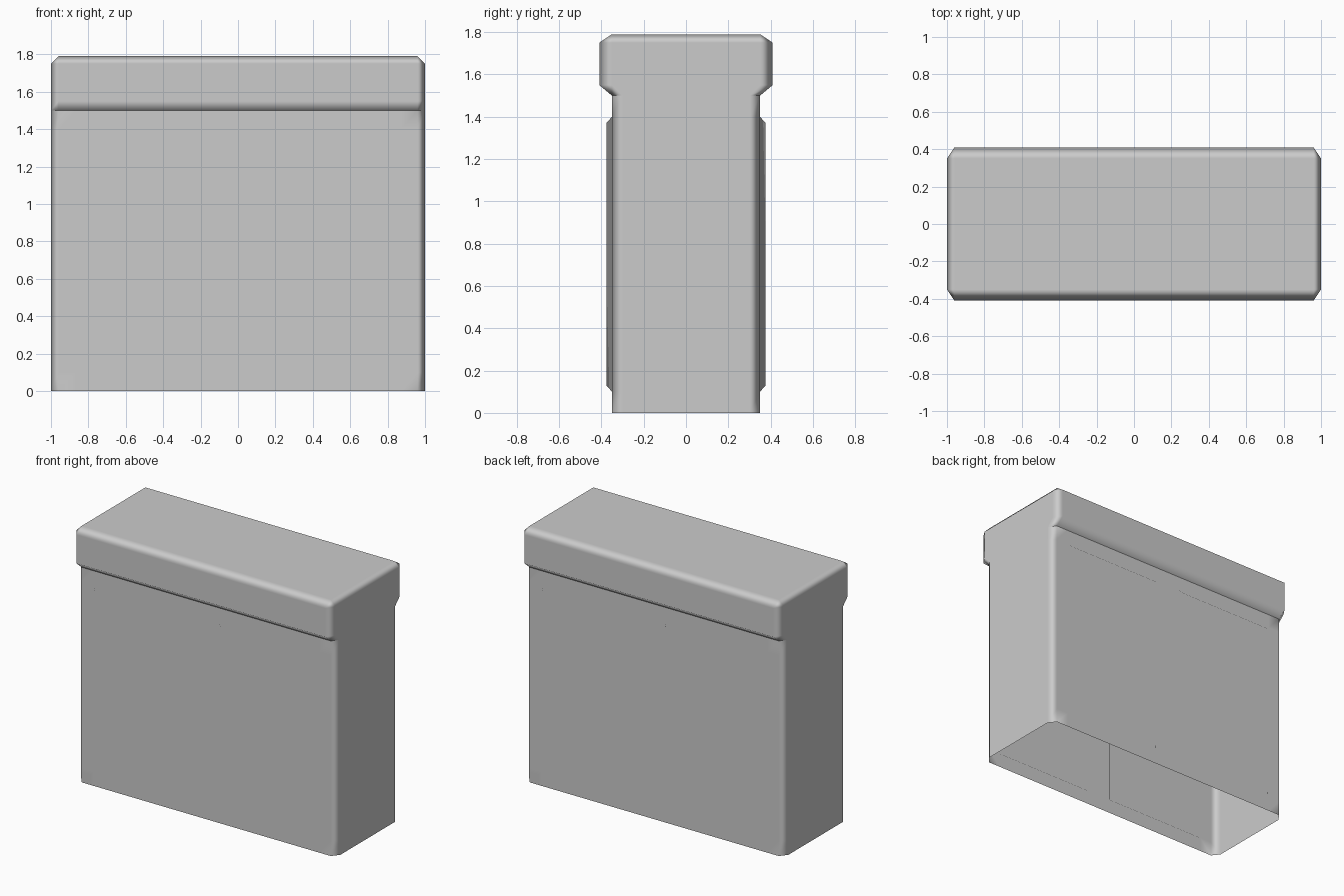
import bpy, bmesh

cube = bpy.data.objects.get("Cube")
if cube:
    bpy.data.objects.remove(cube, do_unlink=True)

# Single matte grey
GREY = (0.6, 0.6, 0.6, 1)
grey = bpy.data.materials.new("plain_grey")
grey.use_nodes = True
grey.diffuse_color = GREY
shader = grey.node_tree.nodes["Principled BSDF"]
shader.inputs["Base Color"].default_value = GREY
shader.inputs["Roughness"].default_value = 0.8


def outline(xs, front_y, side_x, side_y):
    """Counter-clockwise plan with cut corners; xs are the points along front and back."""
    front = [(x, -front_y) for x in xs]
    back = [(x, front_y) for x in reversed(xs)]
    return (front + [(side_x, -side_y), (side_x, side_y)]
            + back + [(-side_x, side_y), (-side_x, -side_y)])


def loft(bm, rings):
    """Join a stack of (plan, height) rings with quads and return the vertex rings."""
    loops = [[bm.verts.new((x, y, z)) for x, y in plan] for plan, z in rings]
    for low, high in zip(loops, loops[1:]):
        for i in range(len(low)):
            j = (i + 1) % len(low)
            bm.faces.new((low[i], low[j], high[j], high[i]))
    return loops


def finish(bm, name):
    bm.normal_update()
    mesh = bpy.data.meshes.new(name)
    bm.to_mesh(mesh)
    bm.free()
    mesh.materials.append(grey)
    mesh.shade_smooth()
    obj = bpy.data.objects.new(name, mesh)
    bpy.context.collection.objects.link(obj)
    # Large faces stay flat, bevels carry the soft shading
    weighted = obj.modifiers.new("weighted_normals", "WEIGHTED_NORMAL")
    weighted.weight = 100


# Hollow body, open underneath, with two raised panels front and back
panel_xs = [-0.96, -0.87, -0.08, 0.10, 0.87, 0.96]
body_plan = outline(panel_xs, 0.35, 1, 0.30)
bm = bmesh.new()
loft(bm, [(body_plan, z) for z in (0, 0.10, 1.40, 1.50)])
bm.normal_update()
panels = [f for f in bm.faces
          if abs(f.normal.y) > 0.9 and f.calc_area() > 0.5]
bmesh.ops.inset_individual(bm, faces=panels, thickness=0.04, depth=0.025)
finish(bm, "body")

# Cap overhanging front and back, bevelled all round
ends = [-0.96, 0.96]
cap_plan = outline(ends, 0.41, 1, 0.35)
bm = bmesh.new()
loops = loft(bm, [
    (outline(ends, 0.35, 1, 0.30), 1.50),
    (cap_plan, 1.55),
    (cap_plan, 1.75),
    (outline(ends, 0.35, 0.96, 0.35), 1.79),
])
bm.faces.new(loops[-1])
bmesh.ops.remove_doubles(bm, verts=bm.verts, dist=0.001)
bmesh.ops.dissolve_degenerate(bm, edges=bm.edges, dist=0.001)
finish(bm, "cap")
